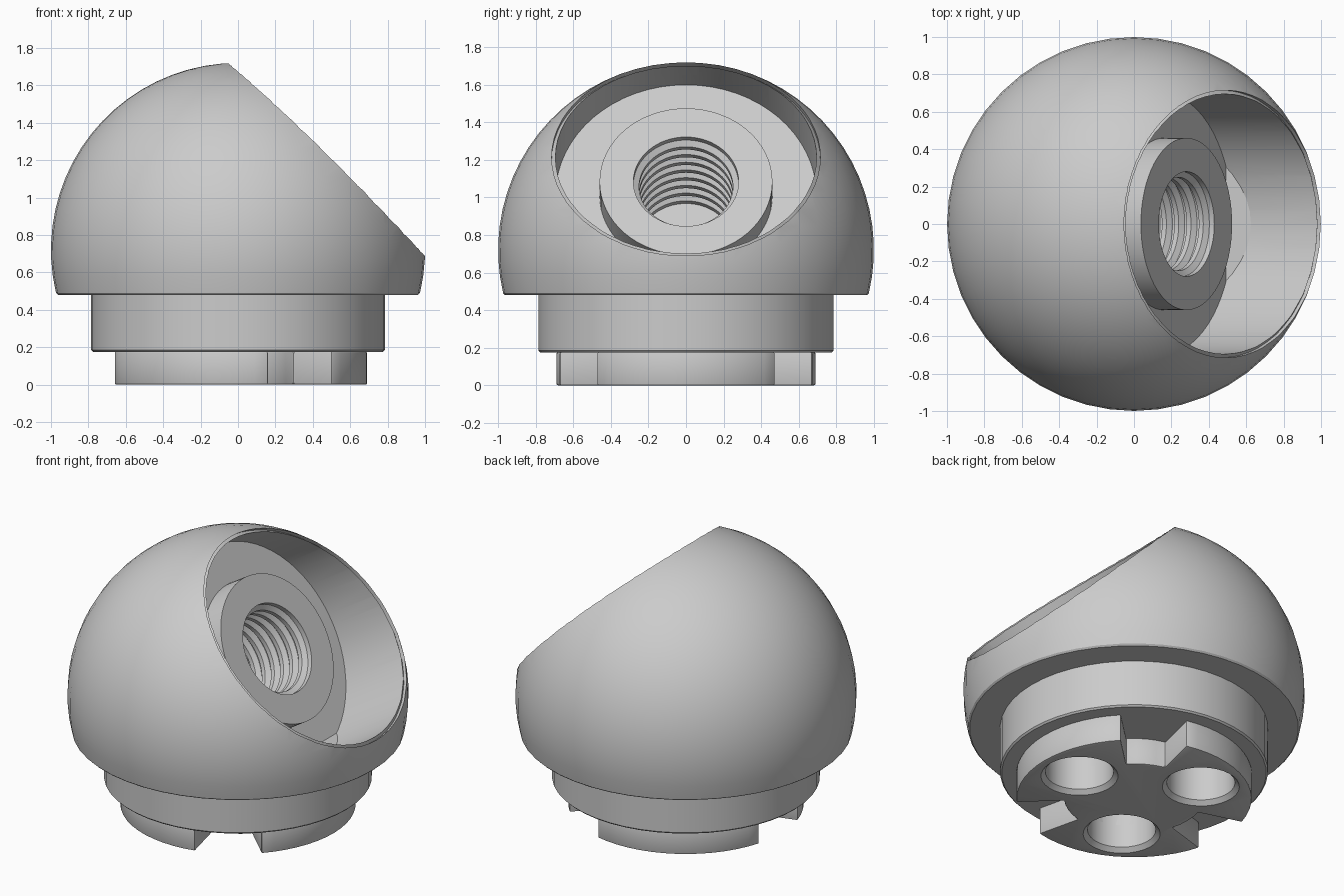
import bpy, bmesh, math
from mathutils import Matrix, Vector

cube = bpy.data.objects.get("Cube")
if cube:
    bpy.data.objects.remove(cube)

grey = bpy.data.materials.new("plain_grey")
grey.use_nodes = True
grey.diffuse_color = (0.6, 0.6, 0.6, 1)
grey.node_tree.nodes["Principled BSDF"].inputs["Base Color"].default_value = (0.6, 0.6, 0.6, 1)


def add_object(name, bm, matrix=Matrix()):
    bmesh.ops.recalc_face_normals(bm, faces=bm.faces)
    mesh = bpy.data.meshes.new(name)
    bm.to_mesh(mesh)
    bm.free()
    mesh.materials.append(grey)
    obj = bpy.data.objects.new(name, mesh)
    obj.matrix_world = matrix
    bpy.context.collection.objects.link(obj)
    return obj


def lathe(name, profile, steps=48, matrix=Matrix()):
    """Spin (radius, height) points round the z axis into a closed solid."""
    bm = bmesh.new()
    verts = [bm.verts.new((r, 0, z)) for r, z in profile]
    edges = [bm.edges.new(pair) for pair in zip(verts, verts[1:])]
    bmesh.ops.spin(bm, geom=verts + edges, cent=(0, 0, 0), axis=(0, 0, 1),
                   angle=math.tau, steps=steps, use_duplicate=False)
    bmesh.ops.remove_doubles(bm, verts=bm.verts, dist=1e-5)
    return add_object(name, bm, matrix)


def cut(obj, *cutters):
    for cutter in cutters:
        cutter.hide_render = True
        mod = obj.modifiers.new("cut", 'BOOLEAN')
        mod.operation = 'DIFFERENCE'
        mod.solver = 'EXACT'
        mod.object = cutter


def bake(obj):
    """Apply all modifiers."""
    bpy.context.view_layer.update()
    graph = bpy.context.evaluated_depsgraph_get()
    mesh = bpy.data.meshes.new_from_object(obj.evaluated_get(graph))
    obj.modifiers.clear()
    obj.data = mesh


def dome_profile(radius, base, lip):
    """Ball outline with a flat base and a small rounded lip."""
    centre = 0.72
    start = math.asin((base + lip - centre) / radius)
    arc = [start + (math.pi / 2 - start) * i / 20 for i in range(21)]
    points = [(radius * math.cos(a), centre + radius * math.sin(a)) for a in arc]
    points[-1] = (0, centre + radius)
    return [(0, base), (points[0][0] - lip, base)] + points


# Ball with its flat underside
ball = lathe("ball_body", dome_profile(1.0, 0.48, 0.01))

# Tilted pocket: threaded bore, raised boss, floor and outer wall in one cutter
tilt = Matrix.Translation((0.162, 0, 1.01)) @ Matrix.Rotation(math.radians(58), 4, 'Y')
bore_r, root_r, pitch, bottom, boss_top = 0.25, 0.28, 0.0775, -0.48, 0.14
profile = [(0, bottom), (bore_r, bottom)]
for turn in range(8):
    z = bottom + pitch * turn
    profile += [(bore_r, z + 0.35 * pitch), (root_r, z + 0.6 * pitch),
                (root_r, z + 0.75 * pitch), (bore_r, z + 0.99 * pitch)]
profile[-1] = (root_r, boss_top)
profile += [(0.46, boss_top), (0.46, 0), (0.695, 0), (0.695, 1), (0, 1)]
pocket = lathe("pocket_cutter", profile, 64, tilt)

# Narrow bevel round the pocket mouth
rim = lathe("rim_cutter", [(0, 0), (0.715, 0), (0.715, 0.9), (0, 0.9)], 64, tilt)
rim_core = lathe("rim_core", dome_profile(0.982, 0.4, 0.01))
cut(rim, rim_core)
bake(rim)
cut(ball, pocket, rim)

# Collar under the ball
collar = lathe("collar", [(0, 0.175), (0.775, 0.175), (0.785, 0.185), (0.785, 0.48), (0, 0.48)])

# Foot: three lobes separated by radial notches
bm = bmesh.new()
notch = math.radians(16.5)
lobe = math.radians(60) - notch
outline = []
for k in range(3):
    mid = k * math.tau / 3
    for radius, centre, half, n in ((0.69, mid, lobe, 14), (0.41, mid + math.pi / 3, notch, 4)):
        for i in range(n + 1):
            a = centre - half + 2 * half * i / n
            outline.append(bm.verts.new((radius * math.cos(a), radius * math.sin(a), 0)))
face = bm.faces.new(outline)
top = bmesh.ops.extrude_face_region(bm, geom=[face])["geom"]
bmesh.ops.translate(bm, vec=Vector((0, 0, 0.176)),
                    verts=[v for v in top if isinstance(v, bmesh.types.BMVert)])
foot = add_object("lobed_foot", bm)
bevel = foot.modifiers.new("soft_edges", 'BEVEL')
bevel.width = 0.008
bevel.segments = 2
bevel.limit_method = 'ANGLE'
bevel.angle_limit = math.radians(50)

# Three chamfered screw holes, one per lobe
holes = []
for k in range(3):
    place = Matrix.Rotation(k * math.tau / 3, 4, 'Z') @ Matrix.Translation((0.417, 0, 0))
    holes.append(lathe("screw_hole_cutter", [(0, -0.05), (0.226, -0.05), (0.226, 0), (0.2, 0.026),
                                             (0.2, 0.32), (0, 0.32)], 32, place))
cut(foot, *holes)
cut(collar, *holes)

# Finish the visible parts and drop the cutters
parts = [ball, collar, foot]
for part in parts:
    bake(part)
for helper in [pocket, rim, rim_core] + holes:
    bpy.data.objects.remove(helper)
for part in parts:
    bpy.ops.object.select_all(action='DESELECT')
    part.select_set(True)
    bpy.context.view_layer.objects.active = part
    bpy.ops.object.shade_smooth_by_angle(angle=math.radians(30))
